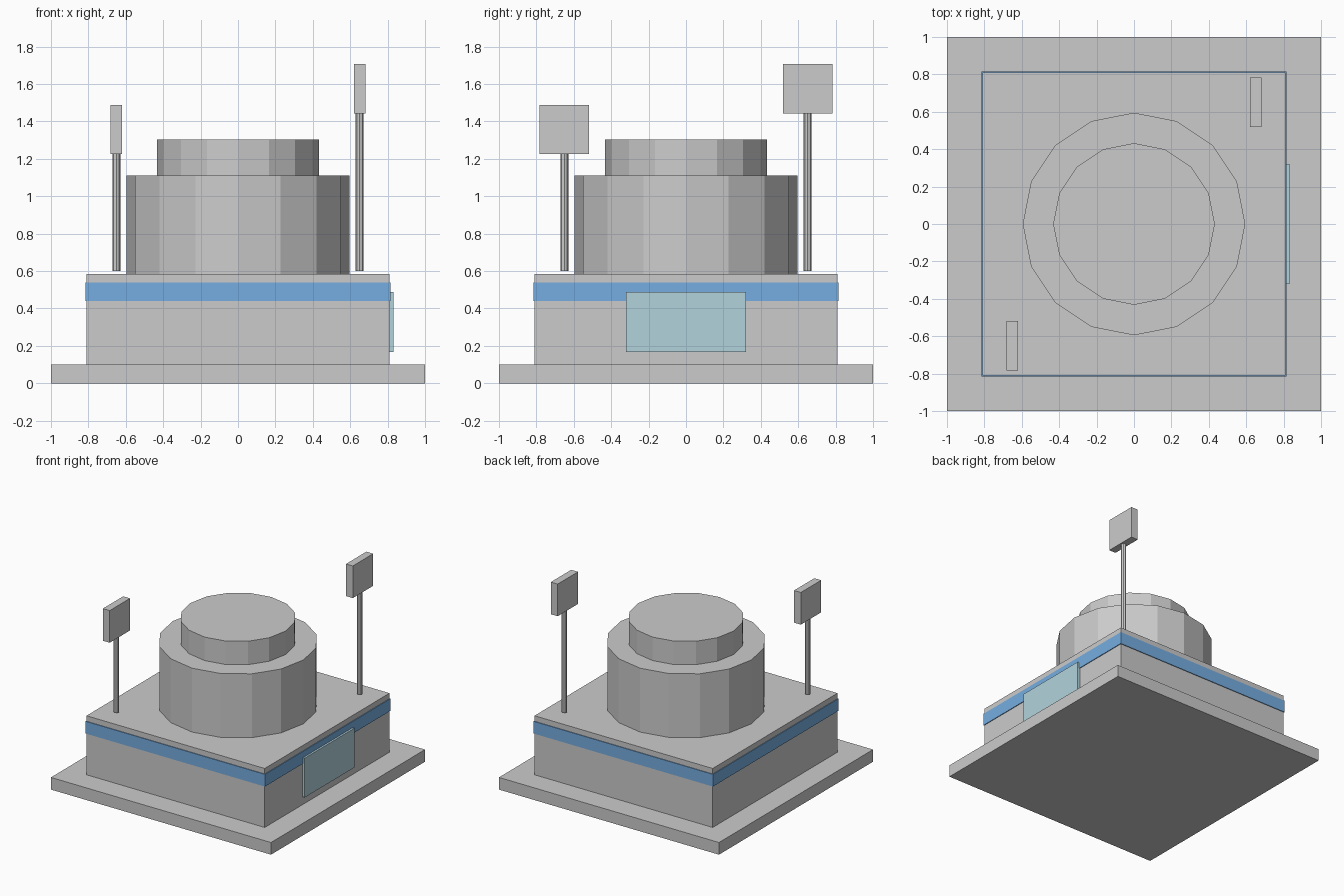
import bpy

if "Cube" in bpy.data.objects:
    bpy.data.objects.remove(bpy.data.objects["Cube"])


def material(name, color):
    m = bpy.data.materials.new(name)
    m.diffuse_color = color
    m.use_nodes = True
    m.node_tree.nodes["Principled BSDF"].inputs["Base Color"].default_value = m.diffuse_color
    return m


def box(name, x, y, z, mat=None):
    """Box from (min, max) ranges on each axis."""
    centre = [(a + b) / 2 for a, b in (x, y, z)]
    bpy.ops.mesh.primitive_cube_add(size=1, location=centre)
    return finish(name, [b - a for a, b in (x, y, z)], mat)


def prism(name, radius, z0, z1, sides, x=0, y=0):
    """Upright flat-sided cylinder from z0 to z1."""
    bpy.ops.mesh.primitive_cylinder_add(vertices=sides, radius=radius, depth=z1 - z0,
                                        location=(x, y, (z0 + z1) / 2))
    return finish(name, (1, 1, 1), None)


def finish(name, scale, mat):
    ob = bpy.context.object
    ob.name = name
    ob.scale = scale
    bpy.ops.object.transform_apply(location=False, rotation=False, scale=True)
    if mat:
        ob.data.materials.append(mat)
    return ob


def centred(half):
    return (-half, half)


blue = material("band_blue", (0.18, 0.42, 0.75, 1))
glass = material("window_glass", (0.45, 0.65, 0.72, 1))

# Foundation slab and main building block
box("foundation", centred(1.0), centred(1.0), (0, 0.1))
box("main_block", centred(0.81), centred(0.81), (0.1, 0.585))

# Coloured stripe around the block and window on the right side
box("stripe_band", centred(0.816), centred(0.816), (0.44, 0.54), blue)
box("side_window", (0.80, 0.832), centred(0.322), (0.166, 0.489), glass)

# Stacked drums on the roof
prism("roof_drum", 0.595, 0.585, 1.11, 16)
prism("drum_cap", 0.432, 1.11, 1.303, 16)

# Antennas at opposite roof corners: mast plus square panel
for label, p, panel_z in (("front", -0.65, 1.225), ("back", 0.65, 1.443)):
    prism(f"{label}_mast", 0.021, 0.60, panel_z + 0.01, 8, p, p)
    box(f"{label}_antenna_panel", (p - 0.031, p + 0.031), (p - 0.132, p + 0.132),
        (panel_z, panel_z + 0.264))
